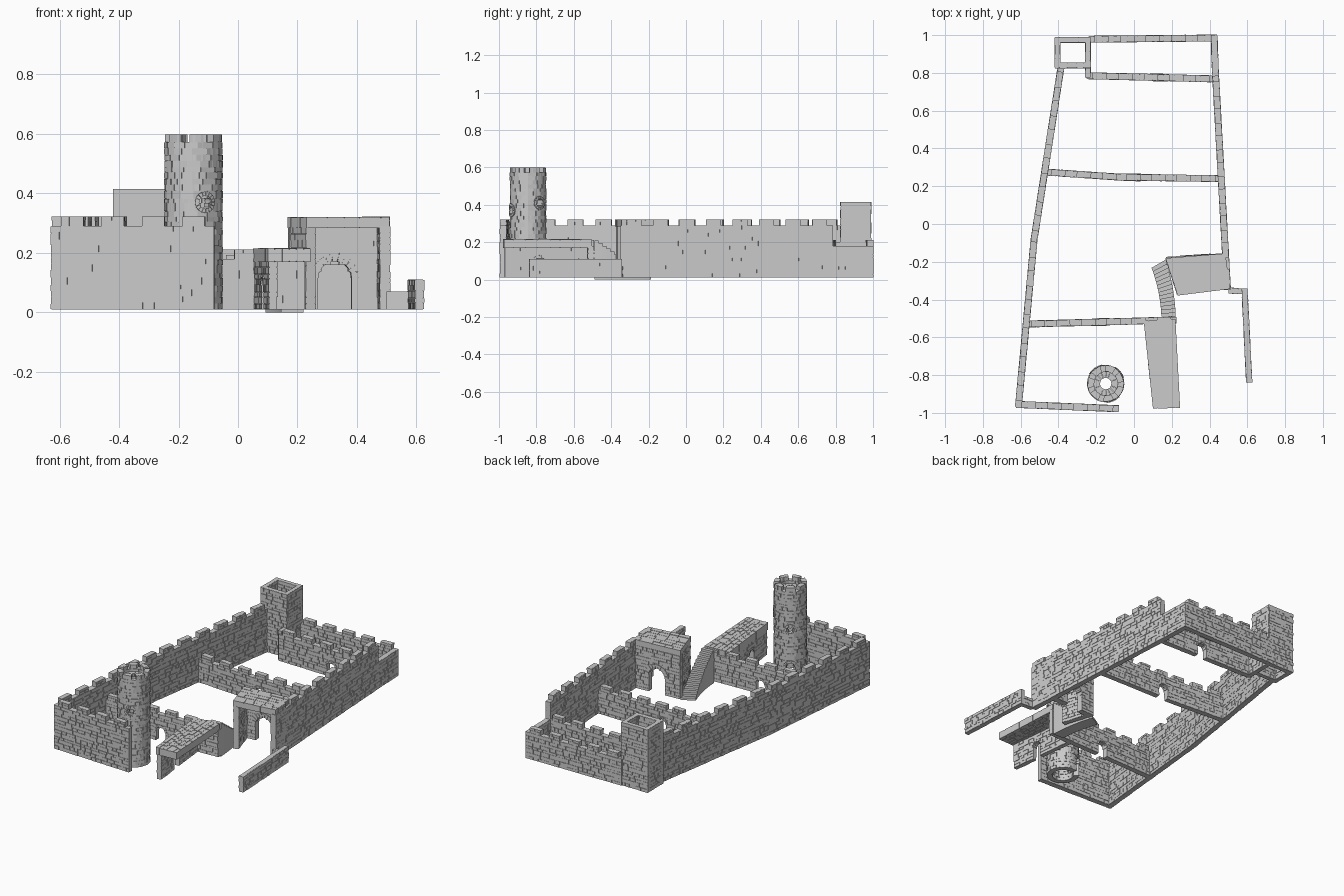
import bpy, bmesh, math, random
from mathutils import Vector

if "Cube" in bpy.data.objects:
    bpy.data.objects.remove(bpy.data.objects["Cube"])

random.seed(4)
GAP = 0.0012
INSET = 0.003


def finish(name, bm):
    bmesh.ops.recalc_face_normals(bm, faces=bm.faces)
    me = bpy.data.meshes.new(name)
    bm.to_mesh(me)
    bm.free()
    ob = bpy.data.objects.new(name, me)
    bpy.context.collection.objects.link(ob)
    return ob


def hexa(bm, pts):
    v = [bm.verts.new(p) for p in pts]
    for f in ((3, 2, 1, 0), (4, 5, 6, 7), (0, 1, 5, 4), (1, 2, 6, 5), (2, 3, 7, 6), (3, 0, 4, 7)):
        bm.faces.new([v[i] for i in f])


def block(bm, fn, s0, s1, o0, o1, z0, z1):
    """Six-sided stone in a mapped (along, across, height) space."""
    quad = ((s0, o0), (s1, o0), (s1, o1), (s0, o1))
    hexa(bm, [fn(s, o, z0) for s, o in quad] + [fn(s, o, z1) for s, o in quad])


def courses(z0, z1, size=0.021):
    n = max(1, round((z1 - z0) / size))
    zs = [z0 + (z1 - z0) * (i + random.uniform(-.2, .2) * (0 < i < n)) / n for i in range(n + 1)]
    return list(zip(zs, zs[1:]))


def opening_half(z, door):
    """Half width of an arched opening or round window at height z."""
    c, spring, r, full = door
    if z < spring and not full:
        return r
    d = r * r - (z - spring) ** 2
    return math.sqrt(d) if d > 0 else 0


def masonry(bm, fn, spans, o0, o1, z0, z1, doors=(), chunk=9.0):
    """Lay stones plus a recessed mortar core over the spans of each course."""
    for a, b in courses(z0, z1):
        parts = list(spans)
        for d in doors:
            w = opening_half((a + b) / 2, d)
            if w > 0:
                cut = []
                for s, e in parts:
                    lo, hi = d[0] - w, d[0] + w
                    if hi <= s or lo >= e:
                        cut.append((s, e))
                    else:
                        cut += [p for p in ((s, lo), (hi, e)) if p[1] - p[0] > .004]
                parts = cut
        for s, e in parts:
            k = max(1, math.ceil((e - s) / chunk))
            for i in range(k):
                block(bm, fn, s + (e - s) * i / k, s + (e - s) * (i + 1) / k,
                      o0 + INSET, o1 - INSET, a, b)
            x = s
            while x < e - 1e-6:
                y = min(e, x + random.uniform(.025, .06))
                if e - y < .015:
                    y = e
                j = random.uniform(-.0012, .0012)
                block(bm, fn, x + GAP, y - GAP, o0 - j, o1 + j, a + GAP / 2, b - GAP / 2)
                x = y


def arch_ring(bm, fn, c, z, r, dr, o0, o1, full=False, n=11):
    """Wedge stones around an arch or round window."""
    tot = math.tau if full else math.pi
    n = 16 if full else n
    for i in range(n):
        a, b = tot * (i + .05) / n, tot * (i + .95) / n
        ring = [(r, a), (r + dr, a), (r + dr, b), (r, b)]
        hexa(bm, [fn(c + q * math.cos(t), o, z + q * math.sin(t)) for o in (o0, o1) for q, t in ring])


def wall(name, p0, p1, h, th=.035, merlons=True, door=None, z0=.01, dr=.014):
    p0, p1 = Vector(p0), Vector(p1)
    L = (p1 - p0).length
    d = (p1 - p0) / L
    n = Vector((-d.y, d.x))

    def fn(s, o, z):
        p = p0 + d * s + n * o
        return (p.x, p.y, z)
    bm = bmesh.new()
    t = th / 2
    masonry(bm, fn, [(0, L)], -t, t, z0, h, [door] if door else [])
    if merlons:
        k = max(2, round(L / .145))
        pitch = L / k
        masonry(bm, fn, [(pitch * (i + .22), pitch * (i + .78)) for i in range(k)], -t, t, h, h + .032)
    if door:
        arch_ring(bm, fn, door[0], door[1], door[2], dr, -t - .003, t + .003)
    return finish(name, bm)


def slab(name, corners, z0, z1, rows, size):
    """Paved slab on a four-sided plan."""
    c = [Vector(p) for p in corners]

    def fn(u, v, z):
        p = (c[0].lerp(c[1], u)).lerp(c[3].lerp(c[2], u), v)
        return (p.x, p.y, z)
    bm = bmesh.new()
    block(bm, fn, .01, .99, .01, .99, z0 + .002, z1 - .003)
    L = (c[1] - c[0]).length
    for r in range(rows):
        x = 0
        while x < 1 - 1e-6:
            y = min(1, x + random.uniform(.7, 1.3) * size / L)
            y = 1 if 1 - y < .4 * size / L else y
            block(bm, fn, x + .004, y - .004, (r + .03) / rows, (r + .97) / rows,
                  z0, z1 + random.uniform(-.001, .001))
            x = y
    return finish(name, bm)


# Outer curtain walls
wall("left_wall_front", (-.612, -.97), (-.527, -.06), .29)
wall("left_wall_back", (-.527, -.07), (-.385, .84), .29)
wall("front_wall", (-.625, -.955), (-.08, -.978), .29)
wall("right_wall", (.495, -.35), (.432, .785), .29)
wall("right_wall_low", (.432, .77), (.424, .998), .18, merlons=False)
wall("back_wall", (-.24, .978), (.44, .985), .18)

# Inner cross walls with arched doorways
wall("cross_wall_back", (-.25, .785), (.43, .768), .18, door=(.38, .07, .032, False))
wall("cross_wall_middle_left", (-.47, .275), (-.06, .247), .16)
wall("cross_wall_middle_right", (-.07, .248), (.46, .24), .16, door=(.06, .07, .032, False))
wall("cross_wall_front", (-.575, -.53), (.225, -.508), .18, door=(.40, .07, .032, False))

# Square corner tower
wall("square_tower_back", (-.42, .975), (-.23, .975), .415, .03, False)
wall("square_tower_front", (-.42, .84), (-.23, .84), .415, .03, False)
wall("square_tower_left", (-.405, .83), (-.405, .988), .415, .03, False)
wall("square_tower_right", (-.244, .775), (-.244, .84), .20, .03, False)
wall("square_tower_right_upper", (-.244, .83), (-.244, .988), .415, .03, False)

# Round tower with round windows, walkway and battlements
R, CX, CY = .098, -.15, -.845


def round_map(s, o, z):
    a = s / R
    return (CX + (R + o) * math.cos(a), CY + (R + o) * math.sin(a), z)


def az(deg):
    return math.radians(deg % 360) * R


windows = [(az(-66), .37, .022, True), (az(40), .41, .022, True),
           (az(125), .33, .022, True), (az(125), .09, .028, False)]
bm = bmesh.new()
full = math.tau * R
masonry(bm, round_map, [(0, full)], -.034, 0, .01, .572, windows, chunk=.02)
masonry(bm, round_map, [(full * (i + .1) / 7, full * (i + .78) / 7) for i in range(7)],
        -.034, 0, .572, .598, chunk=.02)
for c, z, r, whole in windows:
    arch_ring(bm, round_map, c, z, r, .014, -.034, .004, whole)
finish("round_tower", bm)
bm = bmesh.new()
for i in range(16):
    block(bm, round_map, full * (i + .03) / 16, full * (i + .97) / 16, -.068, -.034, .535, .555)
finish("round_tower_walkway", bm)

# Raised walkway: paved deck on one side wall
slab("walkway_deck", [(.10, -.98), (.05, -.51), (.22, -.50), (.245, -.975)], .17, .215, 6, .055)
wall("walkway_side_wall", (.118, -.97), (.068, -.52), .17, .03, False, (.19, .09, .028, False))

# Curved stairs from the walkway down to the gate
bm = bmesh.new()
steps = 14


def stair_edge(t):
    mid = Vector((.183 - .01 * t - .042 * t * t, -.49 + .28 * t))
    side = Vector((.038, .022 * t))
    return mid - side, mid + side


for i in range(steps):
    (a, b), (c, d) = stair_edge(i / steps), stair_edge((i + 1) / steps)
    top = .21 * (1 - i / steps)
    quad = (a, b, d, c)
    hexa(bm, [(p.x, p.y, 0) for p in quad] + [(p.x, p.y, top) for p in quad])
finish("curved_stairs", bm)

# Gatehouse: roof slab, arched back wall and side walls
slab("gate_roof", [(.23, -.38), (.51, -.345), (.485, -.155), (.165, -.18)], .283, .32, 6, .06)
wall("gate_arch_wall", (.17, -.195), (.485, -.175), .285, .04, False,
     (.155, .115, .056, False), dr=.025)
wall("gate_left_wall", (.245, -.37), (.185, -.18), .285, .035, False)
wall("gate_right_wall", (.494, -.345), (.484, -.16), .285, .035, False)

# Low outer wall by the approach
wall("low_wall_link", (.50, -.352), (.585, -.357), .07, .03, False)
wall("low_wall", (.585, -.342), (.61, -.84), .11, .032, False)
